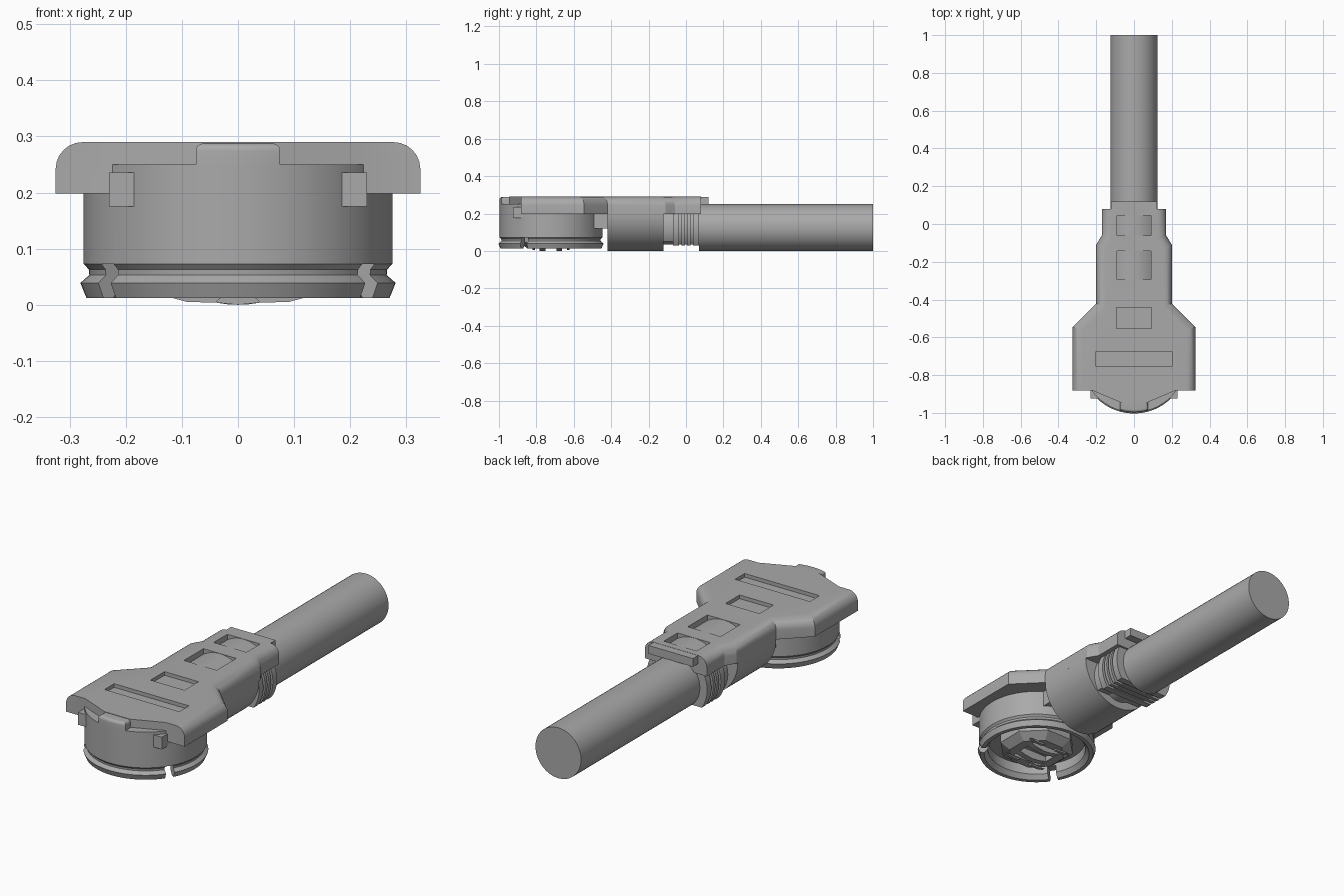
import bpy, bmesh, math
from mathutils import Vector

if "Cube" in bpy.data.objects:
    bpy.data.objects.remove(bpy.data.objects["Cube"], do_unlink=True)

grey = bpy.data.materials.new("plain grey")
grey.use_nodes = True
COLOUR = (0.4, 0.4, 0.4, 1)
grey.diffuse_color = COLOUR
grey.node_tree.nodes["Principled BSDF"].inputs["Base Color"].default_value = COLOUR

CUP_Y = -0.722


def finish(name, bm):
    bmesh.ops.recalc_face_normals(bm, faces=bm.faces)
    me = bpy.data.meshes.new(name)
    bm.to_mesh(me)
    bm.free()
    ob = bpy.data.objects.new(name, me)
    bpy.context.collection.objects.link(ob)
    me.materials.append(grey)
    return ob


def prism(name, pts, axis, a, b, bevel=0.0, pick=None):
    """Extrude a 2D outline along z (x, y outline) or y (x, z outline)."""
    bm = bmesh.new()
    place = (lambda p, t: (p[0], p[1], t)) if axis == "z" else (lambda p, t: (p[0], t, p[1]))
    low = [bm.verts.new(place(p, a)) for p in pts]
    top = [bm.verts.new(place(p, b)) for p in pts]
    n = len(pts)
    bm.faces.new(low)
    bm.faces.new(top)
    for i in range(n):
        bm.faces.new((low[i], low[(i + 1) % n], top[(i + 1) % n], top[i]))
    bmesh.ops.recalc_face_normals(bm, faces=bm.faces)
    if bevel:
        edges = [e for e in bm.edges if pick(e)]
        bmesh.ops.bevel(bm, geom=edges, offset=bevel, segments=6, profile=0.5, affect="EDGES")
    return finish(name, bm)


def box(name, x0, x1, y0, y1, z0, z1):
    return prism(name, [(x0, y0), (x1, y0), (x1, y1), (x0, y1)], "z", z0, z1)


def arc(cx, cy, r, a0, a1, n):
    return [(cx + r * math.cos(math.radians(a0 + (a1 - a0) * i / n)),
             cy + r * math.sin(math.radians(a0 + (a1 - a0) * i / n))) for i in range(n + 1)]


def lathe(name, profile, y, steps, turn=0.0):
    """Revolve a profile of (radius, z) that starts and ends on the axis."""
    bm = bmesh.new()
    rings = []
    for r, z in profile:
        if r == 0:
            rings.append([bm.verts.new((0, y, z))] * steps)
        else:
            rings.append([bm.verts.new((r * math.cos(turn + math.tau * i / steps),
                                        y + r * math.sin(turn + math.tau * i / steps), z))
                          for i in range(steps)])
    for r0, r1 in zip(rings, rings[1:]):
        for i in range(steps):
            j = (i + 1) % steps
            bm.faces.new(list(dict.fromkeys((r0[i], r0[j], r1[j], r1[i]))))
    return finish(name, bm)


def cut(ob, cutters):
    for c in cutters:
        c.hide_render = True
        m = ob.modifiers.new("cut", "BOOLEAN")
        m.operation, m.solver, m.object = "DIFFERENCE", "EXACT", c
        bpy.context.view_layer.objects.active = ob
        bpy.ops.object.modifier_apply(modifier=m.name)
        bpy.data.objects.remove(c, do_unlink=True)


# Cable and its thinner core inside the strain relief
prism("cable", arc(0, 0.125, 0.125, 0, 352.5, 47), "y", 0.07, 1.0)
prism("cable_core", arc(0, 0.135, 0.1, 0, 352.5, 47), "y", -0.15, 0.08)

# Top cover: wide head, neck and narrow tail with rounded top side edges
half = [(0.07, -0.945), (0.22, -0.882), (0.325, -0.882), (0.325, -0.545), (0.2, -0.42),
        (0.2, -0.11), (0.17, -0.06), (0.17, 0.08)]
outline = half + [(-x, y) for x, y in reversed(half)]


def side_top(e):
    p, q = (v.co for v in e.verts)
    return (min(p.z, q.z) > 0.28 and min(abs(p.x), abs(q.x)) > 0.1
            and p.x * q.x > 0 and max(p.y, q.y) > -0.87)


cover = prism("top_cover", outline, "z", 0.198, 0.29, 0.048, side_top)
window = [(-0.09, 0.33), (0.09, 0.33)] + arc(0, 0.124, 0.165, 57, 123, 14)
cut(cover, [
    box("slot_cutter", -0.205, 0.205, -0.752, -0.677, 0.272, 0.33),
    box("panel_cutter", -0.093, 0.093, -0.552, -0.442, 0.272, 0.33),
    prism("window_cutter", window, "y", -0.295, -0.142),
    prism("window_cutter", window, "y", -0.062, 0.045),
])
box("cover_tail_tab", -0.122, 0.122, 0.07, 0.12, 0.248, 0.289)

# Rounded underside of the neck
prism("neck_body", arc(0, 0.2, 0.2, 180, 360, 32), "y", -0.42, -0.12)
box("neck_bridge", -0.15, 0.15, -0.55, -0.41, 0.12, 0.21)


# Strain relief: flat-bottomed ribs behind a recessed collar
def sleeve(name, r, floor, y0, y1):
    a = math.degrees(math.asin((0.125 - floor) / r))
    b = math.degrees(math.asin(0.085 / r))
    prism(name, arc(0, 0.125, r, -a, b, 14) + arc(0, 0.125, r, 180 - b, 180 + a, 14), "y", y0, y1)


sleeve("relief_collar", 0.145, 0.05, -0.13, -0.06)
sleeve("relief_core", 0.13, 0.035, -0.07, 0.07)
for y0, y1 in ((-0.07, -0.037), (-0.023, -0.006), (0.006, 0.023), (0.037, 0.07)):
    sleeve("relief_rib", 0.165, 0.03, y0, y1)

# Round cup with a grooved lip, open underneath
cup = lathe("cup", [(0, 0.25), (0.275, 0.25), (0.275, 0.073), (0.266, 0.063), (0.265, 0.053),
                    (0.281, 0.039), (0.27, 0.012), (0.25, 0.012), (0.232, 0.035),
                    (0.232, 0.085), (0, 0.085)], CUP_Y, 72)

# Two notches through the lip
notches = []
for s in (-1, 1):
    d = Vector((s * 0.85, -0.527)).normalized()
    n = Vector((-d.y, d.x)) * 0.021
    c = Vector((0, CUP_Y))
    p = [c + d * 0.21 + n, c + d * 0.33 + n, c + d * 0.33 - n, c + d * 0.21 - n]
    notches.append(prism("notch_cutter", [tuple(v) for v in p], "z", -0.02, 0.073))
cut(cup, notches)

# Octagonal plug inside the cup with a square socket and contacts
plug = lathe("cup_plug", [(0, 0.1), (0.18, 0.1), (0.18, 0.045), (0.135, 0.012), (0, 0.012)],
             CUP_Y, 8, math.pi / 8)
cut(plug, [box("socket_cutter", -0.08, 0.08, CUP_Y - 0.08, CUP_Y + 0.08, -0.02, 0.04)])
for y in (-0.045, 0.045):
    pts = [(-0.08, 0.05), (-0.08, 0.014), (-0.04, 0.004), (0, 0.0), (0.04, 0.004),
           (0.08, 0.014), (0.08, 0.05)]
    prism("contact_bar", pts, "y", CUP_Y + y - 0.015, CUP_Y + y + 0.015)
for s in (-1, 1):
    pts = [(s * x, z) for x, z in ((0.03, 0.013), (0.04, 0.004), (0.09, 0.005), (0.12, 0.013))]
    for y in (-0.1, 0.085):
        prism("plug_pad", pts, "y", CUP_Y + y, CUP_Y + y + 0.015)

# Front thumb tab following the cup wall
a = math.degrees(math.asin(0.075 / 0.275))
tab = [(0.072, -0.93)] + [(-0.072, -0.93)] + arc(0, CUP_Y, 0.275, 270 - a, 270 + a, 10)
prism("front_tab", tab, "z", 0.245, 0.288, 0.014,
      lambda e: min(v.co.z for v in e.verts) > 0.28 and min(v.co.y for v in e.verts) < -0.94)

# Small clips either side of the cup
for s in (-1, 1):
    x0, x1 = sorted((s * 0.185, s * 0.23))
    box("side_clip", x0, x1, -0.925, -0.86, 0.175, 0.236)

# Smooth curved walls, keep edges sharp
bpy.ops.object.select_all(action="DESELECT")
for ob in bpy.context.scene.objects:
    if ob.type == "MESH" and ob.data.materials and ob.data.materials[0] == grey:
        ob.select_set(True)
        bpy.context.view_layer.objects.active = ob
bpy.ops.object.shade_smooth_by_angle(angle=math.radians(25))
